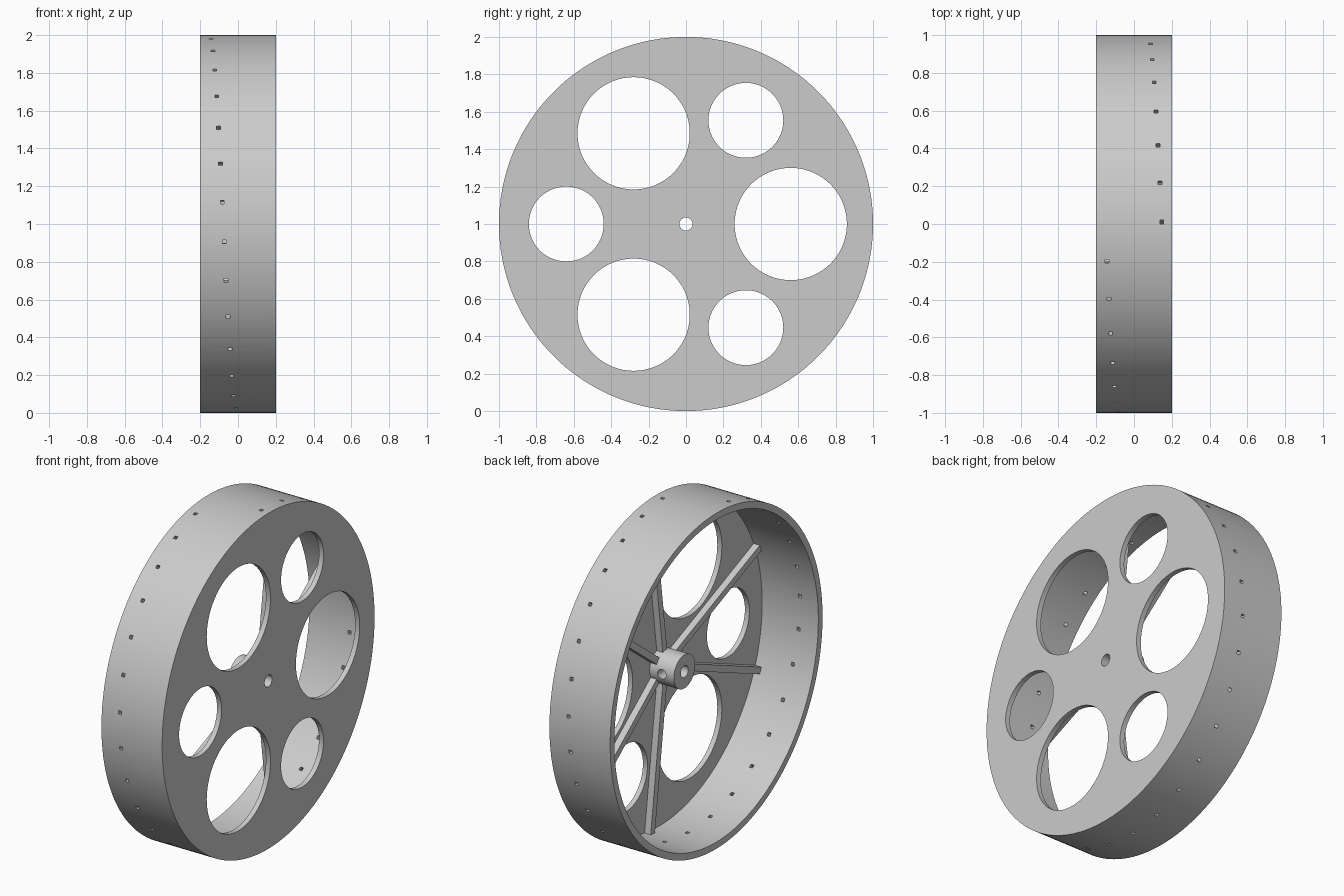
import bpy, bmesh
from math import radians, cos, sin, pi
from mathutils import Matrix, Vector

if "Cube" in bpy.data.objects:
    bpy.data.objects.remove(bpy.data.objects["Cube"], do_unlink=True)

AXLE = Vector((0, 0, 1))
DISC_INNER = 0.17     # inner face of the web disc
RIM_INNER = 0.96      # inner radius of the rim
BORE = 0.035

grey = bpy.data.materials.new("light grey")
grey.use_nodes = True
colour = (0.6, 0.6, 0.6, 1)
grey.diffuse_color = colour
grey.node_tree.nodes["Principled BSDF"].inputs["Base Color"].default_value = colour


def spoke_frame(angle):
    """Frame at the axle whose y axis points outward at the given angle."""
    return Matrix.Translation(AXLE) @ Matrix.Rotation(radians(angle), 4, 'X')


def add_disc(bm, x0, x1, radius, angle=0, offset=0, segments=96):
    """Cylinder along x, pushed outward from the axle."""
    place = spoke_frame(angle) @ Matrix.Translation(((x0 + x1) / 2, offset, 0))
    bmesh.ops.create_cone(bm, cap_ends=True, segments=segments, radius1=radius,
                          radius2=radius, depth=x1 - x0,
                          matrix=place @ Matrix.Rotation(pi / 2, 4, 'Y'))


def add_bar(bm, x, r0, r1, width, depth, angle):
    """Box running radially between two radii."""
    place = spoke_frame(angle) @ Matrix.Translation((x, (r0 + r1) / 2, 0))
    size = Matrix.Diagonal((depth, r1 - r0, width, 1))
    bmesh.ops.create_cube(bm, size=1, matrix=place @ size)


def make(name, bm):
    mesh = bpy.data.meshes.new(name)
    bm.to_mesh(mesh)
    bm.free()
    mesh.materials.append(grey)
    obj = bpy.data.objects.new(name, mesh)
    bpy.context.collection.objects.link(obj)
    return obj


def cut(obj, bm):
    """Subtract the given shapes and discard the cutter."""
    cutter = make("cutter", bm)
    cutter.hide_render = True
    mod = obj.modifiers.new("cut", 'BOOLEAN')
    mod.operation = 'DIFFERENCE'
    mod.solver = 'EXACT'
    mod.object = cutter
    bpy.context.view_layer.objects.active = obj
    bpy.ops.object.modifier_apply(modifier=mod.name)
    bpy.data.objects.remove(cutter, do_unlink=True)


def smooth(obj):
    bpy.ops.object.select_all(action='DESELECT')
    obj.select_set(True)
    bpy.context.view_layer.objects.active = obj
    bpy.ops.object.shade_smooth_by_angle(angle=radians(30))


# Wheel: a drum open on one side
bm = bmesh.new()
add_disc(bm, -0.2, 0.2, 1, segments=180)
wheel = make("wheel", bm)

bm = bmesh.new()
add_disc(bm, -0.3, DISC_INNER, RIM_INNER, segments=180)
cut(wheel, bm)

# Alternating large and small openings, and the axle bore
bm = bmesh.new()
add_disc(bm, 0.1, 0.3, BORE, segments=48)
for k in range(3):
    add_disc(bm, 0.1, 0.3, 0.3, angle=120 * k, offset=0.56)
    add_disc(bm, 0.1, 0.3, 0.2, angle=120 * k + 60, offset=0.64)
cut(wheel, bm)

# One helical turn of small square holes through the rim
bm = bmesh.new()
for i in range(30):
    add_bar(bm, -0.143 + 0.01 * i, 0.9, 1.1, 0.02, 0.02, 101.4 + 12 * i)
cut(wheel, bm)
smooth(wheel)

# Hub with its bore and a set screw hole
bm = bmesh.new()
add_disc(bm, 0.01, DISC_INNER + 0.005, 0.1)
hub = make("hub", bm)
bm = bmesh.new()
add_disc(bm, -0.1, 0.3, BORE, segments=48)
cut(hub, bm)
bm = bmesh.new()
bmesh.ops.create_cone(bm, cap_ends=True, segments=32, radius1=0.028, radius2=0.028,
                      depth=0.2, matrix=Matrix.Translation(AXLE + Vector((0.09, 0.1, 0)))
                      @ Matrix.Rotation(pi / 2, 4, 'X'))
cut(hub, bm)
smooth(hub)

# Spokes stiffening the disc between the openings
bm = bmesh.new()
for k in range(3):
    for side in (-1, 1):
        add_bar(bm, DISC_INNER - 0.018, 0.085, RIM_INNER + 0.005, 0.04, 0.044,
                60 + 120 * k + side * 22.4)
make("spokes", bm)
